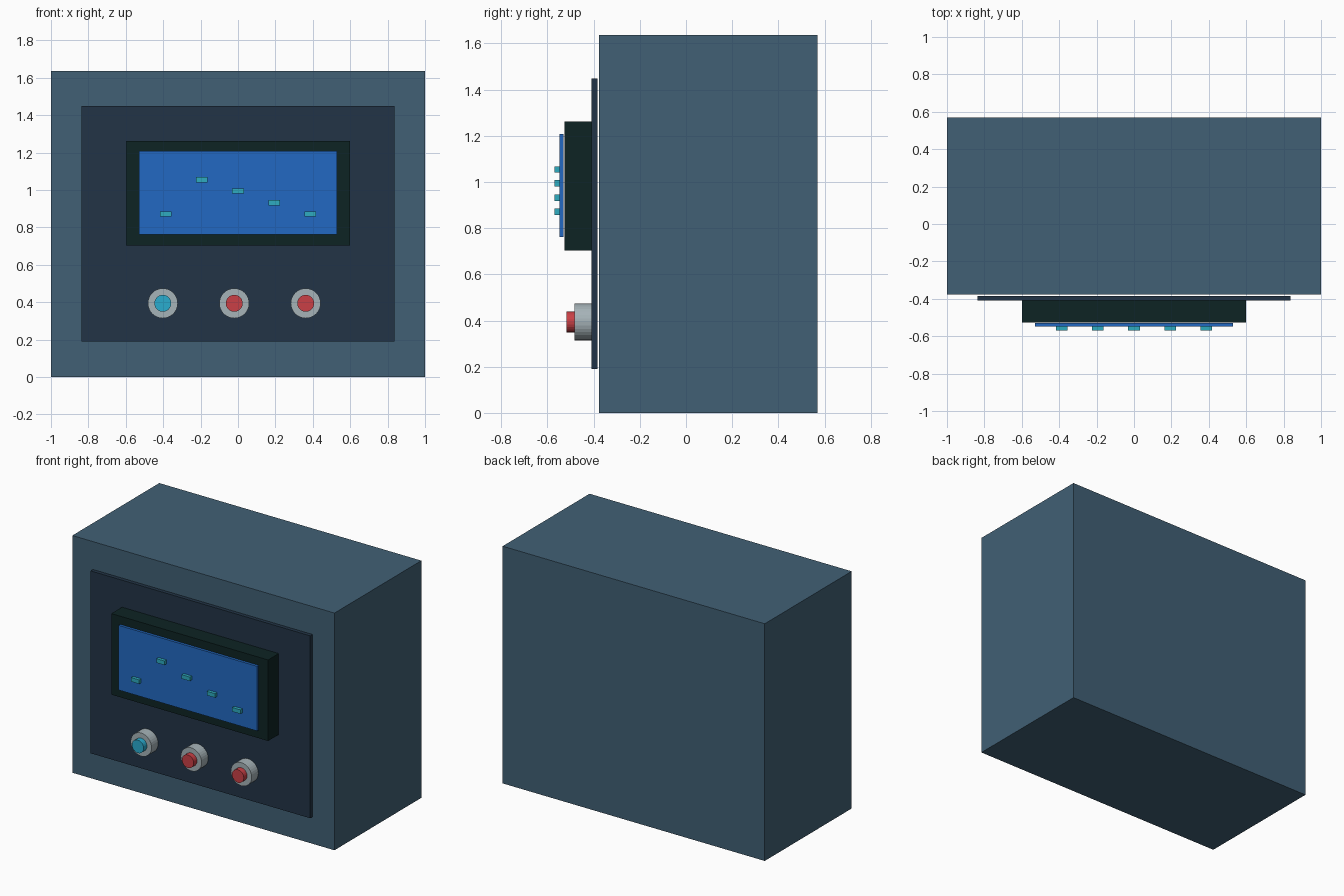
import bpy
import math

cube = bpy.data.objects.get("Cube")
if cube:
    bpy.data.objects.remove(cube, do_unlink=True)


def material(name, rgb):
    """Flat material from 8-bit sRGB, stored as linear values."""
    linear = [((c / 255 + 0.055) / 1.055) ** 2.4 for c in rgb]
    mat = bpy.data.materials.new(name)
    mat.use_nodes = True
    mat.diffuse_color = (*linear, 1)
    bsdf = mat.node_tree.nodes["Principled BSDF"]
    bsdf.inputs["Base Color"].default_value = (*linear, 1)
    return mat


slate = material("slate blue", (65, 96, 117))
navy = material("dark navy", (34, 52, 70))
dark_green = material("dark green", (13, 36, 36))
blue = material("screen blue", (34, 105, 194))
teal = material("teal", (46, 172, 192))
cyan = material("cyan", (42, 172, 207))
red = material("red", (202, 64, 70))
grey = material("light grey", (166, 179, 184))


def finish(name, mat):
    obj = bpy.context.object
    obj.name = obj.data.name = name
    obj.data.materials.append(mat)
    return obj


def box(name, mat, x, y, z):
    """Box spanning the (low, high) ranges x, y and z."""
    spans = (x, y, z)
    bpy.ops.mesh.primitive_cube_add(size=1, location=[(a + b) / 2 for a, b in spans])
    obj = finish(name, mat)
    obj.scale = [b - a for a, b in spans]
    bpy.ops.object.transform_apply(location=False, rotation=False, scale=True)
    return obj


def disc(name, mat, x, z, radius, y, sides):
    """Cylinder lying along y over the (front, back) range."""
    bpy.ops.mesh.primitive_cylinder_add(
        vertices=sides, radius=radius, depth=y[1] - y[0],
        location=(x, (y[0] + y[1]) / 2, z), rotation=(math.pi / 2, 0, 0))
    return finish(name, mat)


# Cabinet, front panel and display
box("cabinet", slate, (-1, 1), (-0.377, 0.57), (0, 1.636))
box("front_panel", navy, (-0.838, 0.838), (-0.41, -0.384), (0.19, 1.448))
box("display_housing", dark_green, (-0.598, 0.598), (-0.526, -0.41), (0.703, 1.262))
box("display_screen", blue, (-0.529, 0.529), (-0.548, -0.53), (0.762, 1.208))

# Small raised marks on the screen
for i, z in enumerate((0.872, 1.054, 0.995, 0.932, 0.872)):
    x = (i - 2) * 0.193
    box(f"screen_mark_{i + 1}", teal, (x - 0.031, x + 0.031),
        (-0.57, -0.548), (z - 0.014, z + 0.014))

# Push buttons with collars
for side, x, mat in (("right", -0.402, cyan), ("middle", -0.02, red), ("left", 0.362, red)):
    disc(f"button_collar_{side}", grey, x, 0.394, 0.08, (-0.482, -0.41), 32)
    disc(f"button_{side}", mat, x, 0.394, 0.045, (-0.518, -0.482), 24)
